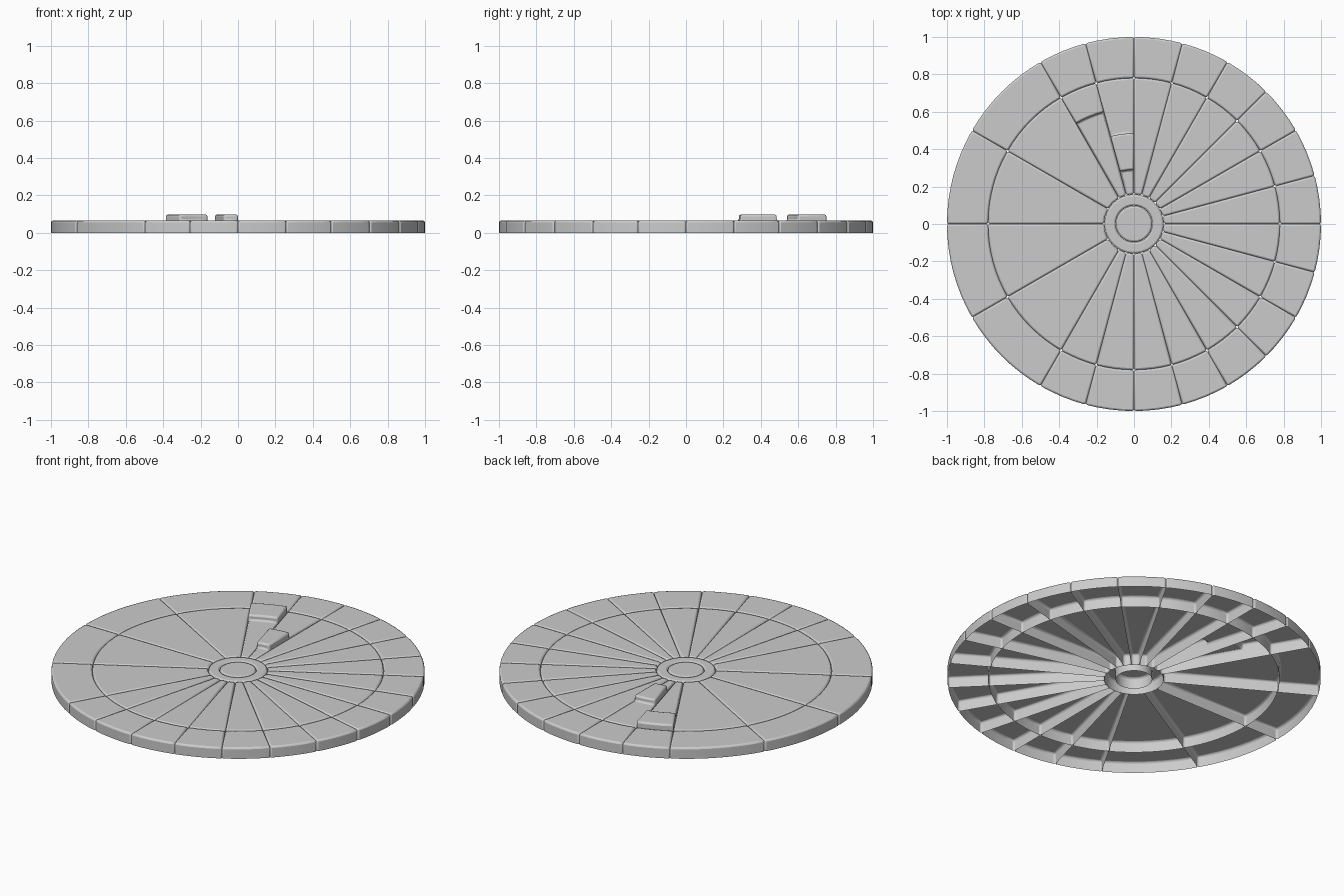
import bpy, bmesh, math

if "Cube" in bpy.data.objects:
    bpy.data.objects.remove(bpy.data.objects["Cube"])

H, HI = 0.065, 0.097          # deck height, raised block height
BEVEL = 0.01


def finish(bm, name):
    bmesh.ops.recalc_face_normals(bm, faces=bm.faces)
    bm.normal_update()
    top = max(bm.faces, key=lambda f: f.calc_center_median().z)
    if top.normal.z < 0:
        bmesh.ops.reverse_faces(bm, faces=bm.faces)
    me = bpy.data.meshes.new(name)
    bm.to_mesh(me)
    bm.free()
    ob = bpy.data.objects.new(name, me)
    bpy.context.collection.objects.link(ob)
    mod = ob.modifiers.new("bevel", 'BEVEL')
    mod.width = BEVEL
    mod.segments = 2
    mod.limit_method = 'ANGLE'
    mod.angle_limit = math.radians(35)
    bpy.context.view_layer.objects.active = ob
    ob.select_set(True)
    bpy.ops.object.shade_smooth_by_angle(angle=math.radians(40))
    ob.select_set(False)
    return ob


def panel(name, a0, a1, arcs, heights):
    """Open-bottomed sector; arcs = (radius, segments per 15 deg), one height per band."""
    bm = bmesh.new()

    def arc(r, per, z):
        n = max(1, round(per * (a1 - a0) / 15))
        angs = [math.radians(a0 + (a1 - a0) * i / n) for i in range(n + 1)]
        return [bm.verts.new((r * math.cos(a), r * math.sin(a), z)) for a in angs]

    def strip(p, q):
        for i in range(len(p) - 1):
            bm.faces.new((p[i], p[i + 1], q[i + 1], q[i]))

    rows = [arc(*arcs[0], 0)]
    for k, h in enumerate(heights):
        inner, outer = arc(*arcs[k], h), arc(*arcs[k + 1], h)
        strip(rows[-1], inner)                      # wall or step
        bm.faces.new(inner + outer[::-1])           # top
        rows += [inner, outer]
    last = arc(*arcs[-1], 0)
    strip(rows[-1], last)
    rows.append(last)
    bm.faces.new([r[0] for r in rows])              # radial side walls
    bm.faces.new([r[-1] for r in rows])
    return finish(bm, name)


def round_part(name, profile, n, cap=False):
    """Revolved shell from (radius, z) points, optionally capped at the last ring."""
    bm = bmesh.new()
    rings = [[bm.verts.new((r * math.cos(2 * math.pi * i / n),
                            r * math.sin(2 * math.pi * i / n), z)) for i in range(n)]
             for r, z in profile]
    for p, q in zip(rings, rings[1:]):
        for i in range(n):
            j = (i + 1) % n
            bm.faces.new((p[i], p[j], q[j], q[i]))
    if cap:
        bm.faces.new(rings[-1])
    return finish(bm, name)


# Dividing angles: 15 degree panels, with four wide ones on the left
cuts = list(range(0, 121, 15)) + [150, 180, 210] + list(range(240, 361, 15))
R0, R1 = 0.16, 0.78
for a, b in zip(cuts, cuts[1:]):
    arcs, hs = [(R0, 1), (R1, 4)], [H]
    if a == 105:      # outer raised block
        arcs, hs = [(R0, 1), (0.62, 4), (R1, 4)], [H, HI]
    elif a == 90:     # inner raised block
        arcs, hs = [(R0, 1), (0.29, 2), (0.485, 4), (R1, 4)], [H, HI, H]
    panel(f"inner_panel_{a}", a, b, arcs, hs)
    panel(f"rim_panel_{a}", a, b, [(R1, 4), (1.0, 4)], [H])

# Hub
round_part("hub_ring", [(0.158, 0), (0.158, H), (0.098, H), (0.098, 0)], 48)
round_part("hub_button", [(0.097, 0), (0.097, H)], 40, cap=True)
